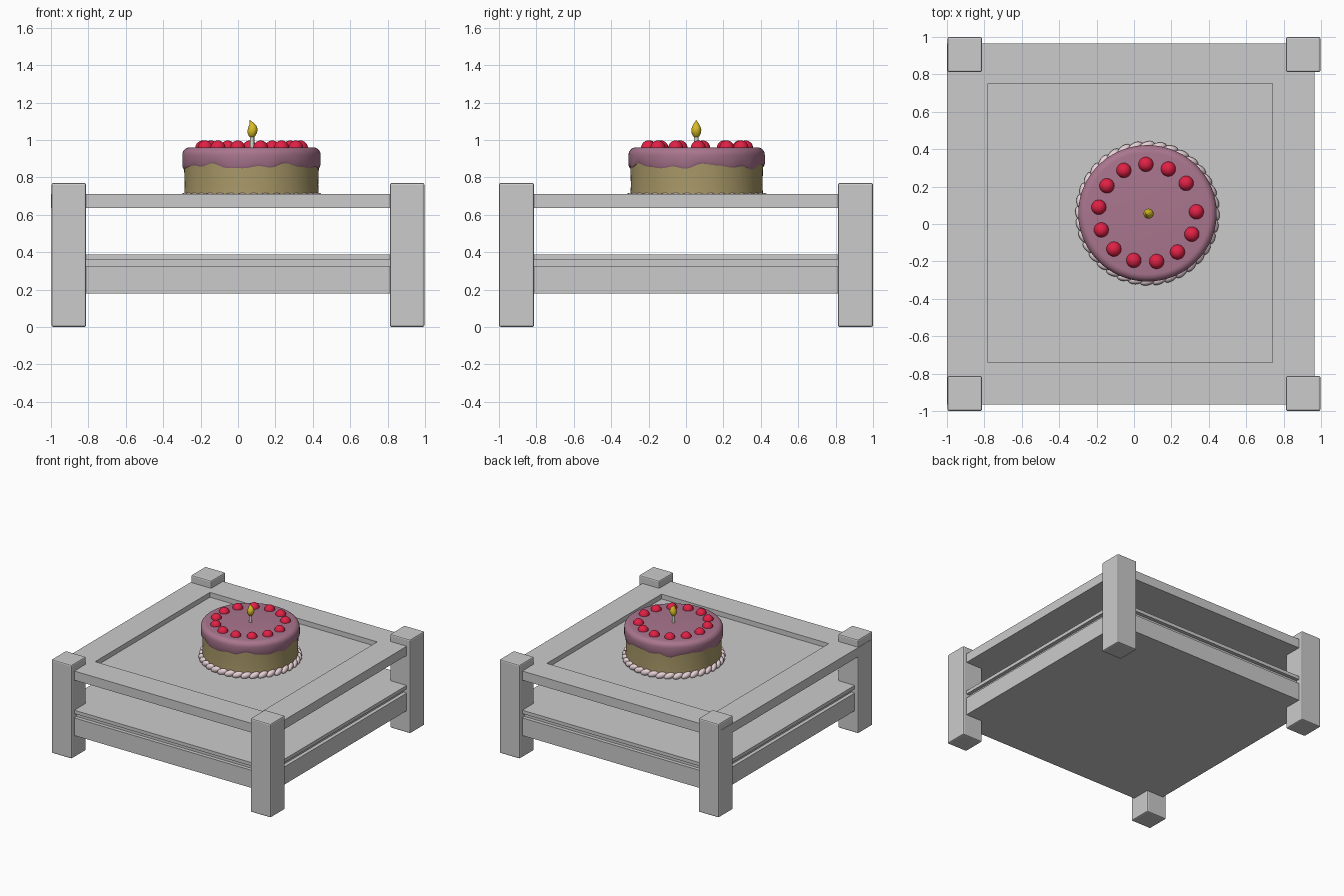
import bpy, bmesh, math
from mathutils import Matrix, Vector

if "Cube" in bpy.data.objects:
    bpy.data.objects.remove(bpy.data.objects["Cube"])


def mat(name, rgb):
    m = bpy.data.materials.new(name)
    m.diffuse_color = (*rgb, 1)
    m.use_nodes = True
    m.node_tree.nodes["Principled BSDF"].inputs["Base Color"].default_value = m.diffuse_color
    return m


GREY = mat("table grey", (0.6, 0.6, 0.6))
PINK = mat("icing mauve", (0.40, 0.18, 0.27))
SPONGE = mat("sponge tan", (0.40, 0.32, 0.14))
RED = mat("cherry red", (0.75, 0.015, 0.06))
CREAM = mat("pale cream", (0.85, 0.68, 0.72))
WAX = mat("candle wax", (0.68, 0.66, 0.6))
FLAME = mat("flame yellow", (0.68, 0.5, 0.02))
CX, CY = 0.072, 0.057   # cake centre
FLOOR = 0.67            # sunken tabletop panel


def finish(name, bm, material, smooth=False):
    bmesh.ops.recalc_face_normals(bm, faces=bm.faces)
    me = bpy.data.meshes.new(name)
    bm.to_mesh(me)
    bm.free()
    ob = bpy.data.objects.new(name, me)
    bpy.context.collection.objects.link(ob)
    me.materials.append(material)
    if smooth:
        bpy.ops.object.select_all(action='DESELECT')
        ob.select_set(True)
        bpy.context.view_layer.objects.active = ob
        bpy.ops.object.shade_smooth_by_angle(angle=math.radians(50))
    return ob


def box(name, lo, hi, bevel=0.0):
    bm = bmesh.new()
    lo, hi = Vector(lo), Vector(hi)
    bmesh.ops.create_cube(bm, size=1, matrix=Matrix.Translation((lo + hi) / 2)
                          @ Matrix.Diagonal((*(hi - lo), 1)))
    if bevel:
        bmesh.ops.bevel(bm, geom=bm.edges[:], offset=bevel, segments=2,
                        profile=0.5, affect='EDGES')
    return finish(name, bm, GREY)


def lathe(name, profile, material, centre, n=96, sy=1.0):
    """profile(angle) returns (radius, z, x shift) rings from bottom to top."""
    bm = bmesh.new()
    cols = []
    for i in range(n):
        a = 2 * math.pi * i / n
        cols.append([bm.verts.new((centre[0] + dx + r * math.cos(a),
                                   centre[1] + sy * r * math.sin(a), z))
                     for r, z, dx in profile(a)])
    for i in range(n):
        p, q = cols[i], cols[(i + 1) % n]
        for k in range(len(p) - 1):
            bm.faces.new((p[k], q[k], q[k + 1], p[k + 1]))
    bm.faces.new([c[0] for c in cols])
    bm.faces.new([c[-1] for c in cols])
    return finish(name, bm, material, True)


# Four corner posts
for sx, side in ((-1, "left"), (1, "right")):
    for sy, end in ((-1, "front"), (1, "back")):
        xs = sorted((sx * 0.997, sx * 0.812))
        ys = sorted((sy * 1.0, sy * 0.812))
        box(f"{end}_{side}_leg", (xs[0], ys[0], 0), (xs[1], ys[1], 0.77), 0.01)

# Tabletop: slab whose top face is inset to make the sunken panel
bm = bmesh.new()
outer = [(-1.0, -0.965), (0.965, -0.965), (0.965, 0.965), (-1.0, 0.965)]
inner = [(-0.78, -0.74), (0.74, -0.74), (0.74, 0.75), (-0.78, 0.75)]
rings = [[bm.verts.new((x, y, z)) for x, y in pts]
         for pts, z in ((outer, 0.635), (outer, 0.71), (inner, 0.71), (inner, FLOOR))]
bm.faces.new(rings[0])
bm.faces.new(rings[3])
for a, b in zip(rings, rings[1:]):
    for i in range(4):
        j = (i + 1) % 4
        bm.faces.new((a[i], a[j], b[j], b[i]))
finish("tabletop", bm, GREY)

# Lower shelf: deep base, recessed groove and thin plate
box("shelf_base", (-0.965, -0.965, 0.18), (0.965, 0.965, 0.325))
box("shelf_groove", (-0.935, -0.935, 0.32), (0.935, 0.935, 0.365))
box("shelf_plate", (-0.965, -0.965, 0.36), (0.965, 0.965, 0.388))

# Sponge
lathe("cake_sponge", lambda a: [(0.362, FLOOR, 0), (0.357, 0.76, 0), (0.362, 0.9, 0)],
      SPONGE, (CX, CY), sy=0.985)


# Icing with a wavy dripping edge
def icing(a):
    edge = 0.858 + 0.009 * math.sin(5 * a + 0.6) + 0.006 * math.sin(11 * a) \
        + 0.004 * math.sin(17 * a + 1)
    pts = [(0.355, edge + 0.003, 0), (0.364, edge, 0), (0.37, edge + 0.012, 0)]
    for k in range(7):
        t = k / 6 * math.pi / 2
        pts.append((0.33 + 0.04 * math.cos(t), 0.92 + 0.04 * math.sin(t), 0))
    return pts


lathe("cake_icing", icing, PINK, (CX, CY), n=144, sy=0.985)

# Piped cream border of slanted shells
bm = bmesh.new()
N = 36
for i in range(N):
    a = 2 * math.pi * i / N
    m = (Matrix.Translation((CX, CY, FLOOR + 0.02)) @ Matrix.Rotation(a, 4, 'Z')
         @ Matrix.Translation((0.364, 0, 0)) @ Matrix.Rotation(0.25, 4, 'Z')
         @ Matrix.Rotation(0.35, 4, 'X') @ Matrix.Diagonal((0.021, 0.042, 0.024, 1)))
    bmesh.ops.create_uvsphere(bm, u_segments=12, v_segments=8, radius=1, matrix=m)
finish("cream_border", bm, CREAM, True)

# Ring of cherries
for i in range(13):
    a = math.radians(1.8 - 27 * i)
    bm = bmesh.new()
    bmesh.ops.create_uvsphere(bm, u_segments=24, v_segments=14, radius=0.04,
                              matrix=Matrix.Translation((CX + 0.262 * math.cos(a),
                                                         CY + 0.262 * math.sin(a), 0.957)))
    finish(f"cherry_{i + 1}", bm, RED, True)

# Candle and its flame with a bent tip
lathe("candle", lambda a: [(0.012, 0.95, 0), (0.012, 1.022, 0)], WAX, (0.075, 0.055), n=20)
flame = [(0.004, 1.01, 0), (0.017, 1.02, 0), (0.025, 1.037, 0.001), (0.027, 1.053, 0.003),
         (0.023, 1.069, 0.004), (0.016, 1.083, 0.002), (0.009, 1.094, -0.004), (0.001, 1.106, -0.012)]
lathe("flame", lambda a: flame, FLAME, (0.075, 0.055), n=20)
